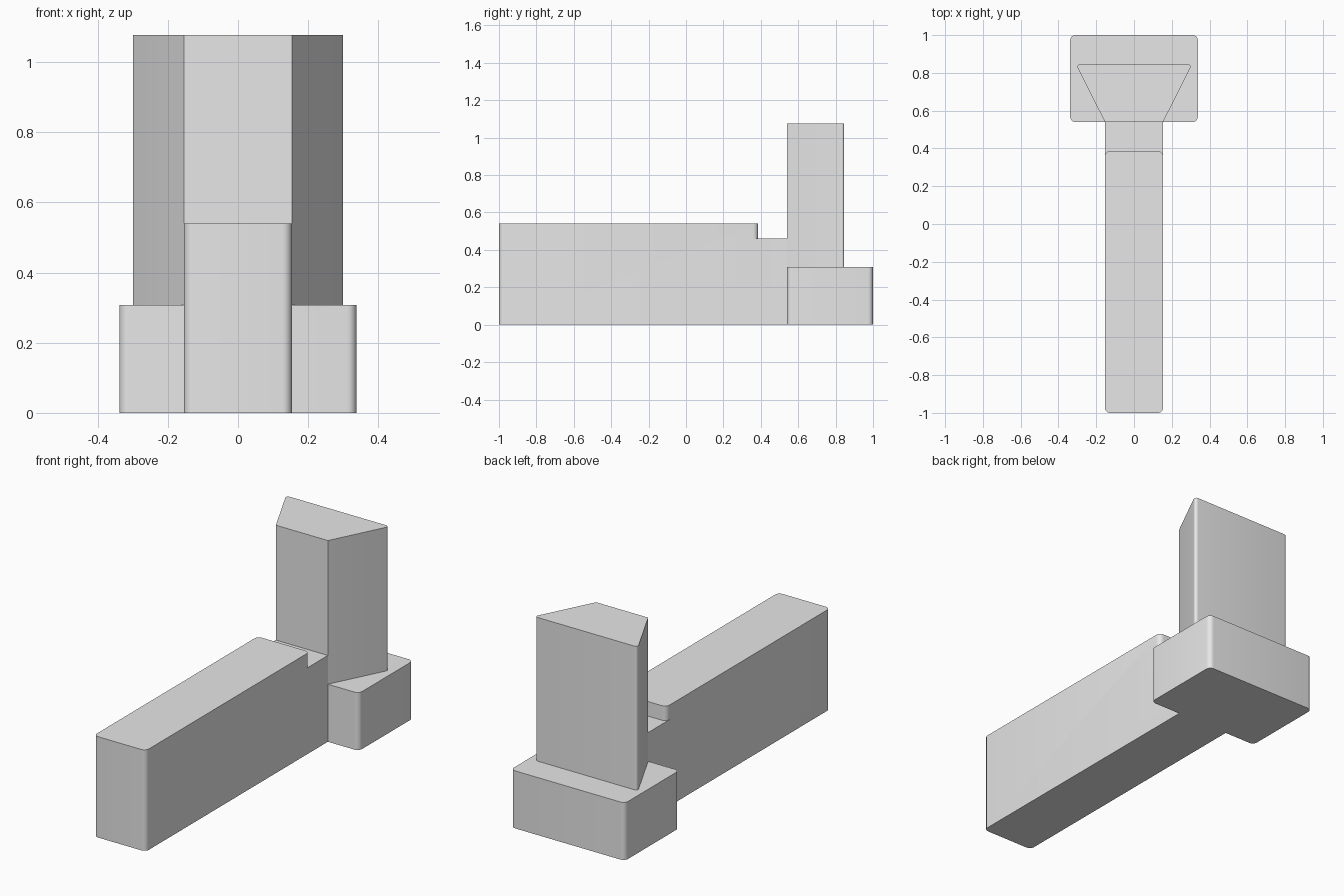
import bpy
import bmesh

cube = bpy.data.objects.get("Cube")
if cube:
    bpy.data.objects.remove(cube, do_unlink=True)

grey = bpy.data.materials.new("light_grey")
grey.use_nodes = True
grey.diffuse_color = (0.8, 0.8, 0.8, 1)
grey.node_tree.nodes["Principled BSDF"].inputs["Base Color"].default_value = (0.8, 0.8, 0.8, 1)


def select_only(obj):
    bpy.ops.object.select_all(action="DESELECT")
    obj.select_set(True)
    bpy.context.view_layer.objects.active = obj


def prism(name, y0, y1, half0, half1, z0, z1, radius=0.0, rounded=lambda y: True):
    """Upright block, half0 wide at y0 and half1 wide at y1, with rounded vertical edges."""
    bm = bmesh.new()
    outline = [(-half0, y0), (half0, y0), (half1, y1), (-half1, y1)]
    base = bm.faces.new([bm.verts.new((x, y, z0)) for x, y in outline])
    top = bmesh.ops.extrude_face_region(bm, geom=[base])["geom"]
    for v in top:
        if isinstance(v, bmesh.types.BMVert):
            v.co.z = z1
    bmesh.ops.recalc_face_normals(bm, faces=bm.faces)
    upright = [e for e in bm.edges
               if abs(e.verts[0].co.z - e.verts[1].co.z) > 0.01 and rounded(e.verts[0].co.y)]
    if radius:
        bmesh.ops.bevel(bm, geom=upright, offset=radius, segments=6,
                        profile=0.5, affect="EDGES")
    mesh = bpy.data.meshes.new(name)
    bm.to_mesh(mesh)
    bm.free()
    mesh.materials.append(grey)
    obj = bpy.data.objects.new(name, mesh)
    bpy.context.collection.objects.link(obj)
    return obj


# Long hall with its lower link to the tower, merged into one solid
hall = prism("long_hall", -1, 0.386, 0.154, 0.154, 0, 0.54, 0.027)
link = prism("hall_link", 0.2, 0.54, 0.154, 0.154, 0, 0.462)
union = hall.modifiers.new("union", "BOOLEAN")
union.operation = "UNION"
union.solver = "EXACT"
union.object = link
select_only(hall)
bpy.ops.object.modifier_apply(modifier=union.name)
bpy.data.objects.remove(link, do_unlink=True)

# Wide base block and the tapered tower standing on it
base = prism("tower_base", 0.54, 1, 0.338, 0.338, 0, 0.308, 0.027)
tower = prism("tapered_tower", 0.54, 0.846, 0.154, 0.308, 0.308, 1.077,
              0.024, lambda y: y > 0.7)

# Smooth the rounded corners, keep hard edges crisp
for part in (hall, base, tower):
    select_only(part)
    bpy.ops.object.shade_smooth_by_angle(angle=0.6)
